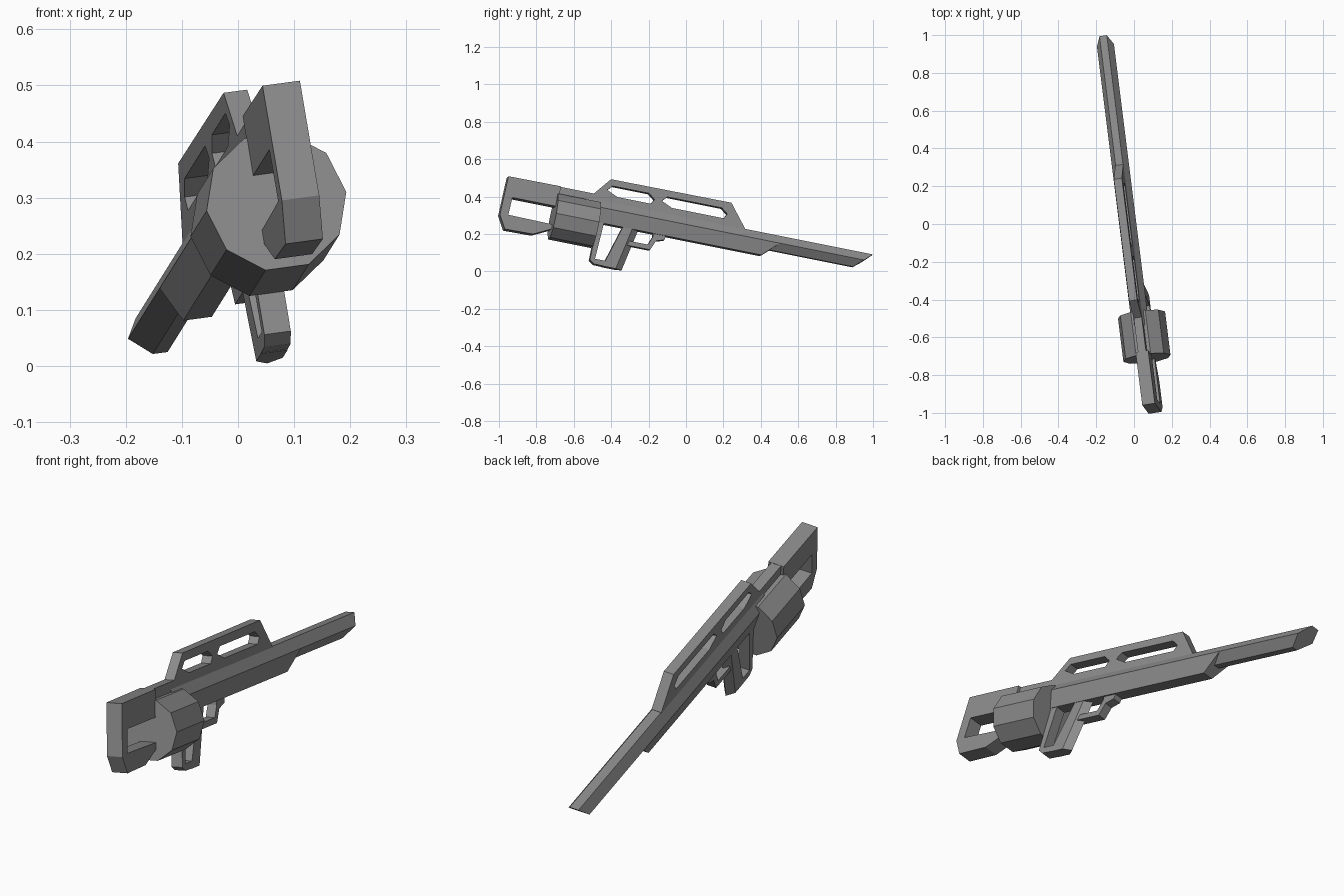
import bpy, bmesh
from math import cos, sin, tau
from mathutils import Matrix, Vector

cube = bpy.data.objects.get("Cube")
if cube:
    bpy.data.objects.remove(cube, do_unlink=True)

# One flat grey
grey = bpy.data.materials.new("gunmetal_grey")
grey.use_nodes = True
colour = (0.26, 0.26, 0.26, 1)
grey.diffuse_color = colour
grey.node_tree.nodes["Principled BSDF"].inputs["Base Color"].default_value = colour

# Tilted frame: local x across, y towards the muzzle, z up
forward = Vector((-0.125, 1, -0.2)).normalized()
across = Vector((1, 0.152, 0.135)).normalized()
up = across.cross(forward).normalized()
across = forward.cross(up)
FRAME = Matrix((across, forward, up)).transposed().to_4x4()


def finish(name, bm):
    bmesh.ops.recalc_face_normals(bm, faces=bm.faces)
    mesh = bpy.data.meshes.new(name)
    bm.to_mesh(mesh)
    bm.free()
    mesh.materials.append(grey)
    ob = bpy.data.objects.new(name, mesh)
    bpy.context.collection.objects.link(ob)
    ob.matrix_world = FRAME


def plate(name, half, *loops):
    """Extrude a side profile across the gun; extra loops are holes."""
    bm = bmesh.new()
    edges = []
    for loop in loops:
        vs = [bm.verts.new((-half, y, z)) for y, z in loop]
        edges += [bm.edges.new((v, vs[i - 1])) for i, v in enumerate(vs)]
    bmesh.ops.triangle_fill(bm, edges=edges, use_beauty=True, normal=(1, 0, 0))
    out = bmesh.ops.extrude_face_region(bm, geom=bm.faces[:])
    moved = [g for g in out["geom"] if isinstance(g, bmesh.types.BMVert)]
    bmesh.ops.translate(bm, verts=moved, vec=(2 * half, 0, 0))
    finish(name, bm)


def loft(name, start, end):
    """Join two rings of points and cap both ends."""
    bm = bmesh.new()
    a, b = ([bm.verts.new(p) for p in ring] for ring in (start, end))
    bm.faces.new(a)
    bm.faces.new(b)
    for i in range(len(a)):
        bm.faces.new((a[i - 1], a[i], b[i], b[i - 1]))
    finish(name, bm)


def mirrored(half_ring):
    """Complete a ring from its +x side, listed bottom to top."""
    return half_ring + [(-x, y, z) for x, y, z in reversed(half_ring)]


# Open shoulder stock
plate("stock", 0.034, [
    (-1.036, 0.311), (-0.748, 0.313), (-0.748, 0.202), (-0.995, 0.202), (-1.0, 0.106),
    (-0.74, 0.102), (-0.74, 0.085), (-0.851, 0.03), (-1.005, 0.027), (-1.045, 0.099)])

# Ten-sided drum
rings = [[(0.127 * cos(i * tau / 10), y, 0.15 + 0.127 * sin(i * tau / 10))
          for i in range(10)] for y in (-0.758, -0.522)]
loft("drum", *rings)

# Hexagonal barrel with a raked muzzle
section = [(0.0135, 0.2, 0.88), (0.046, 0.242, 0.928), (0.0195, 0.285, 0.973)]
loft("barrel", mirrored([(x, -0.6, z) for x, z, y in section]),
     mirrored([(x, y, z) for x, z, y in section]))

# Fore-end below the barrel
section = [(0.026, 0.163, 0.381), (0.0455, 0.241, 0.465)]
loft("fore_end", mirrored([(x, -0.6, z) for x, z, y in section]),
     mirrored([(x, y, z) for x, z, y in section]))


# Top rail with two long slots
def slot(y0, y1):
    return [(y0 + 0.025, 0.372), (y1 - 0.035, 0.372), (y1, 0.345),
            (y1 - 0.015, 0.318), (y0 + 0.06, 0.318), (y0, 0.345)]


plate("top_rail", 0.0215, [
    (-0.748, 0.25), (-0.748, 0.312), (-0.565, 0.312), (-0.488, 0.406),
    (0.173, 0.409), (0.27, 0.286), (0.27, 0.25)],
    slot(-0.497, -0.238), slot(-0.197, 0.162))

# Hand guard: rear strut and foot
plate("hand_guard", 0.024, [
    (-0.518, 0.18), (-0.483, 0.18), (-0.497, -0.034), (-0.385, -0.034),
    (-0.4, -0.064), (-0.498, -0.062), (-0.523, -0.044)])

# Grip with a pointed front
def grip_ring(back, front, z):
    shoulder = front - 0.035
    return [(-0.024, back, z), (0.024, back, z), (0.024, shoulder, z),
            (0, front, z), (-0.024, shoulder, z)]


loft("grip", grip_ring(-0.375, -0.29, 0.18), grip_ring(-0.45, -0.343, -0.064))

# Trigger guard
plate("trigger_guard", 0.02, [
    (-0.33, 0.098), (-0.23, 0.098), (-0.211, 0.145), (-0.211, 0.18), (-0.14, 0.18),
    (-0.147, 0.141), (-0.19, 0.127), (-0.213, 0.073), (-0.34, 0.073)])
